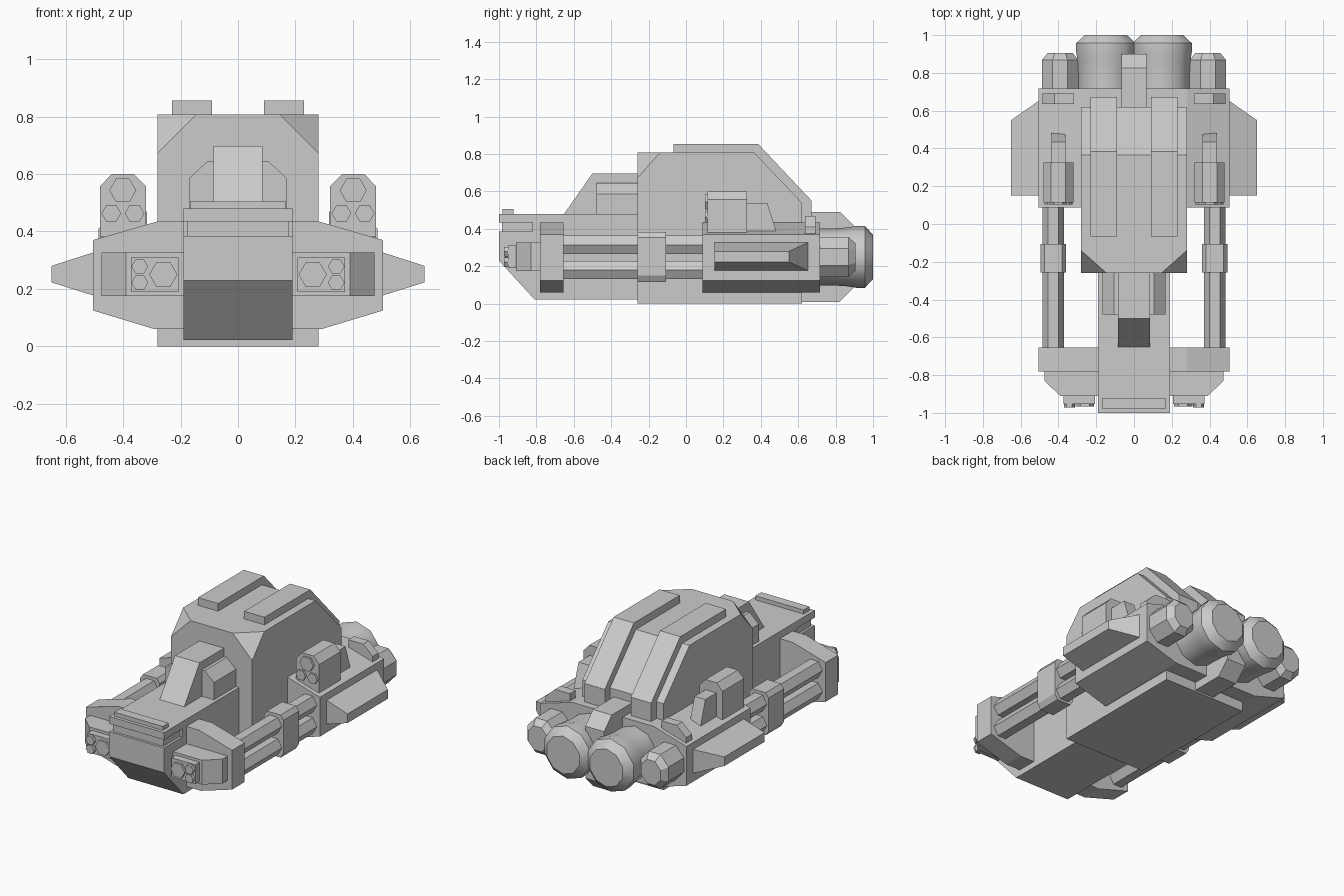
import bpy, bmesh, math
from mathutils import Vector

if "Cube" in bpy.data.objects:
    bpy.data.objects.remove(bpy.data.objects["Cube"])


def finish(name, bm, mirror=False, smooth=False):
    bmesh.ops.recalc_face_normals(bm, faces=bm.faces)
    me = bpy.data.meshes.new(name)
    bm.to_mesh(me)
    bm.free()
    ob = bpy.data.objects.new(name, me)
    bpy.context.collection.objects.link(ob)
    if smooth:
        bpy.ops.object.select_all(action='DESELECT')
        ob.select_set(True)
        bpy.context.view_layer.objects.active = ob
        bpy.ops.object.shade_smooth_by_angle(angle=math.radians(40))
    if mirror:
        ob.modifiers.new("Mirror", 'MIRROR').use_axis[0] = True
    return ob


def loft(bm, rings):
    loops = [[bm.verts.new(p) for p in ring] for ring in rings]
    n = len(loops[0])
    for a, b in zip(loops, loops[1:]):
        for i in range(n):
            bm.faces.new((a[i], a[(i + 1) % n], b[(i + 1) % n], b[i]))
    bm.faces.new(loops[0])
    bm.faces.new(loops[-1])


def place(axis, p, d):
    return {'x': (d, p[0], p[1]), 'y': (p[0], d, p[1]), 'z': (p[0], p[1], d)}[axis]


# Profile extruded along an axis
def prism(name, axis, pts, lo, hi, mirror=False):
    bm = bmesh.new()
    loft(bm, [[place(axis, p, d) for p in pts] for d in (lo, hi)])
    return finish(name, bm, mirror)


def box(name, x, y, z, mirror=False):
    return prism(name, 'x', [(y[0], z[0]), (y[1], z[0]), (y[1], z[1]), (y[0], z[1])], *x, mirror)


# Turned part along y, mirrored left and right; rings are (y, radius)
def turned(name, cx, cz, rings, sides, start=0.0, sz=1.0, smooth=False):
    bm = bmesh.new()
    ang = [math.radians(start) + math.tau * i / sides for i in range(sides)]
    loft(bm, [[(cx + r * math.cos(a), y, cz + sz * r * math.sin(a)) for a in ang] for y, r in rings])
    return finish(name, bm, True, smooth)


def sym(half):
    return half + [(-x, z) for x, z in reversed(half)]


# Main hull tower with clipped front top corners
bm = bmesh.new()
side = [(-.26, 0), (.62, 0), (.62, .54), (.365, .807), (-.26, .807)]
loft(bm, [[(x, y, z) for y, z in side] for x in (-.28, .28)])
for s in (-1, 1):
    a = Vector((s * .145, -.26, .807))
    b = Vector((s * .28, -.14, .807))
    c = Vector((s * .28, -.26, .672))
    n = (b - a).cross(c - a)
    if n.dot(Vector((s, -1, 1))) < 0:
        n = -n
    cut = bmesh.ops.bisect_plane(bm, geom=bm.verts[:] + bm.edges[:] + bm.faces[:],
                                 plane_co=a, plane_no=n, clear_outer=True)
    bmesh.ops.contextual_create(bm, geom=[e for e in cut['geom_cut'] if isinstance(e, bmesh.types.BMEdge)])
finish("hull_tower", bm)

# Armour strips over the tower roof and rear slope
prism("roof_strip", 'x', [(-.067, .79), (-.067, .855), (.385, .855), (.672, .55), (.672, .42),
                          (.6, .42), (.6, .53), (.35, .79)], .09, .23, True)

# Nose with a groove running around its front
prism("nose_lower", 'x', [(-1, .385), (-1, .23), (-.81, .023), (-.25, .023), (-.25, .385)], -.19, .19)
box("nose_groove_core", (-.175, .175), (-.985, -.8), (.38, .44))
box("nose_middle", (-.19, .19), (-.82, -.25), (.385, .435))
box("nose_upper", (-.19, .19), (-1, -.25), (.435, .48))
box("nose_plate", (-.167, .167), (-.98, -.922), (.475, .505))

# Cockpit and its shoulders
prism("cockpit", 'x', [(-.655, .475), (-.5, .697), (-.25, .697), (-.25, .475)], -.085, .085)
prism("cockpit_shoulder", 'y', sym([(.168, .475), (.168, .587), (.105, .645)]), -.478, -.25)

# Front cross bar and rear body share one section
section = sym([(.29, .06), (.505, .125), (.505, .37), (.28, .435)])
prism("front_cross_bar", 'y', section, -.78, -.655)
prism("rear_body", 'y', section, .087, .717)

# Front pods with gun clusters
prism("front_pod", 'z', [(.15, -.77), (.475, -.77), (.475, -.83), (.39, -.91), (.15, -.91)], .175, .327, True)
box("gun_box", (.207, .372), (-.952, -.9), (.19, .31), True)
turned("large_gun", .26, .25, [(-.967, .049), (-.94, .049)], 6)
for i, z in enumerate((.278, .222)):
    turned(f"small_gun_{i}", .342, z, [(-.972, .029), (-.94, .029)], 6)

# Side tubes and the collar around them
for nm, z in (("upper", .314), ("lower", .18)):
    turned(f"{nm}_side_tube", .427, z, [(-.67, .057), (.1, .057)], 6)
prism("tube_collar", 'y', [(.36, .15), (.38, .117), (.475, .117), (.495, .15),
                           (.495, .355), (.475, .383), (.38, .383), (.36, .355)], -.258, -.107, True)

# Tapered side wings
bm = bmesh.new()
loft(bm, [[(x, y0, z0), (x, y1, z0), (x, y1, z1), (x, y0, z1)]
          for x, y0, y1, z0, z1 in ((.5, .152, .655, .176, .328), (.65, .152, .55, .223, .28))])
finish("side_wing", bm, True)

# Rocket launchers on the rear body
prism("launcher", 'y', [(.32, .38), (.48, .38), (.48, .557), (.44, .6), (.362, .6), (.32, .557)],
      .115, .325, True)
for i, (x, z, r) in enumerate(((.401, .543, .047), (.36, .463, .034), (.441, .463, .034))):
    turned(f"rocket_{i}", x, z, [(.102, r), (.13, r)], 6)
prism("launcher_brace", 'x', [(.32, .37), (.32, .537), (.435, .537), (.483, .385), (.483, .37)], .363, .438, True)

# Small fairings behind the launchers
prism("rear_fairing", 'y', [(.317, .39), (.317, .47), (.42, .47), (.485, .41), (.485, .36)], .635, .692, True)

# Engines and the keel between them
turned("main_engine", .149, .25, [(.6, .152), (.78, .152), (.86, .157), (.91, .165), (.957, .165), (1, .118)],
       10, 90, smooth=True)
turned("outer_engine", .391, .25, [(.68, .104), (.868, .104), (.905, .072)], 8, 22.5, 1.12)
prism("rear_keel", 'x', [(.6, .01), (.82, .01), (.9, .09), (.9, .415), (.825, .49), (.6, .49)], -.065, .065)
